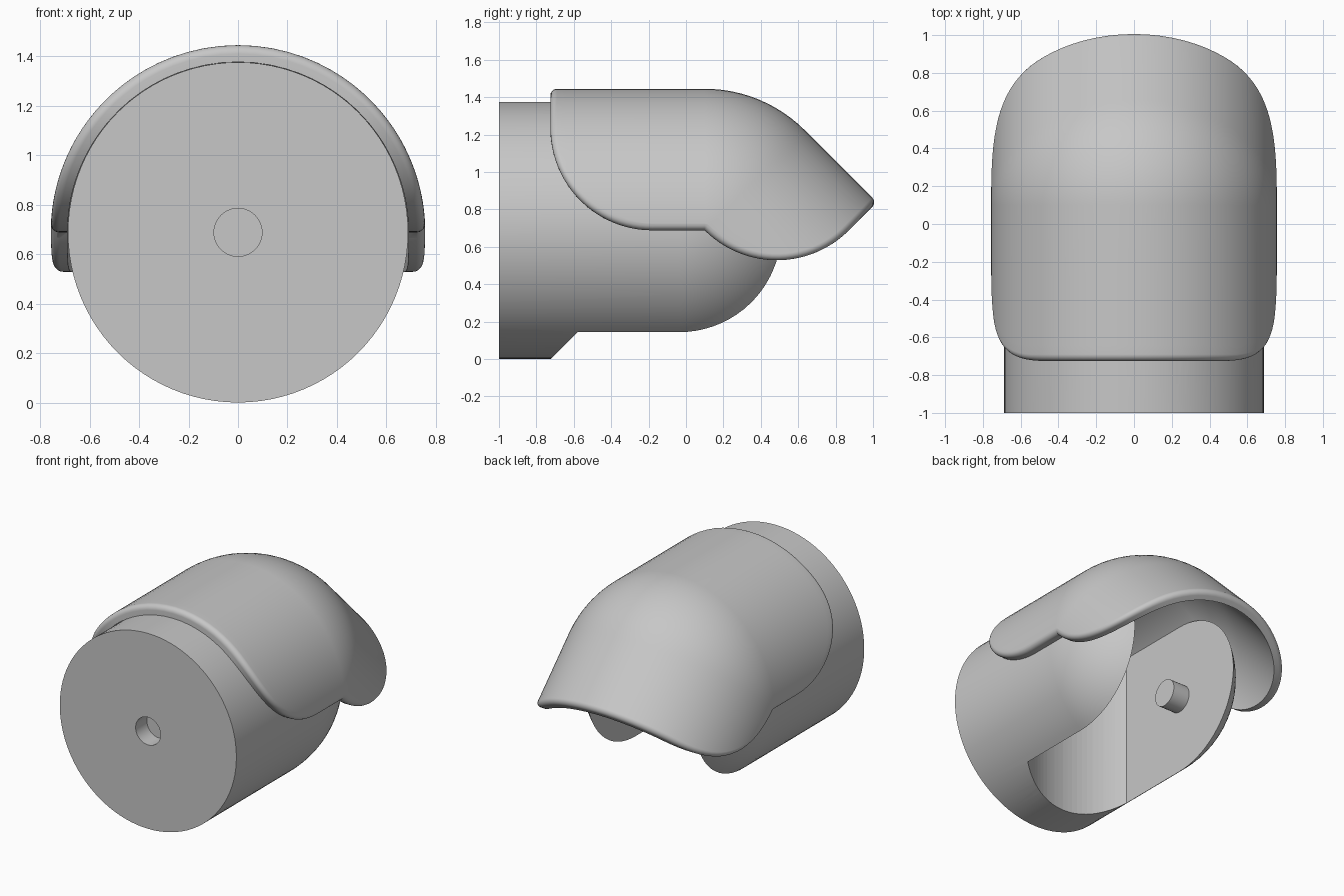
import bpy, bmesh
from math import sin, cos, pi, sqrt, asin, radians
from mathutils import Vector

if "Cube" in bpy.data.objects:
    bpy.data.objects.remove(bpy.data.objects["Cube"], do_unlink=True)

grey = bpy.data.materials.new("plain grey")
grey.use_nodes = True
COLOUR = (0.57, 0.57, 0.57, 1)
grey.diffuse_color = COLOUR
grey.node_tree.nodes["Principled BSDF"].inputs["Base Color"].default_value = COLOUR

AXIS_Z = 0.6875      # height of the tube axis
TUBE = 0.6875        # tube radius
PIVOT_Y = -0.035     # hinge centre
SLOT = 0.42          # half width of the fork slot


def finish(bm, name, smooth=True):
    bmesh.ops.remove_doubles(bm, verts=bm.verts, dist=1e-5)
    bmesh.ops.recalc_face_normals(bm, faces=bm.faces)
    mesh = bpy.data.meshes.new(name)
    bm.to_mesh(mesh)
    bm.free()
    obj = bpy.data.objects.new(name, mesh)
    bpy.context.collection.objects.link(obj)
    mesh.materials.append(grey)
    if smooth:
        shade(obj)
    return obj


def activate(obj):
    bpy.ops.object.select_all(action='DESELECT')
    obj.select_set(True)
    bpy.context.view_layer.objects.active = obj


def shade(obj):
    activate(obj)
    bpy.ops.object.shade_smooth_by_angle(angle=radians(35))


def lathe(name, profile, axis, centre, steps):
    """Spin (radius, distance) points round an axis through centre."""
    bm = bmesh.new()
    axis = Vector(axis)
    side = axis.orthogonal().normalized()
    verts = [bm.verts.new(Vector(centre) + side * r + axis * d) for r, d in profile]
    edges = [bm.edges.new(pair) for pair in zip(verts, verts[1:])]
    bmesh.ops.spin(bm, geom=verts + edges, cent=centre, axis=axis,
                   angle=2 * pi, steps=steps, use_merge=True)
    return finish(bm, name)


# Tube with a blind hole in its flat end and a domed far end
dome = [(TUBE * cos(a * pi / 48), PIVOT_Y + TUBE * sin(a * pi / 48)) for a in range(25)]
body = lathe("forked_tube",
             [(0, -0.875), (0.097, -0.875), (0.097, -1), (TUBE, -1)] + dome,
             (0, 1, 0), (0, 0, AXIS_Z), 96)

# Slot with a hollow round floor, cut through to leave two fork cheeks
bm = bmesh.new()
limit = asin(SLOT / TUBE)
angles = [limit * (i / 12 - 1) for i in range(25)]
outline = [(TUBE * sin(a), PIVOT_Y - TUBE * cos(a)) for a in angles]
outline += [(SLOT, 1), (-SLOT, 1)]
floor = bm.faces.new([bm.verts.new((x, y, -0.5)) for x, y in outline])
top = bmesh.ops.extrude_face_region(bm, geom=[floor])["geom"]
bmesh.ops.translate(bm, vec=(0, 0, 2.5),
                    verts=[g for g in top if isinstance(g, bmesh.types.BMVert)])
cutter = finish(bm, "slot_cutter", smooth=False)
cutter.hide_render = True
cut = body.modifiers.new("slot", 'BOOLEAN')
cut.operation = 'DIFFERENCE'
cut.solver = 'EXACT'
cut.object = cutter
activate(body)
bpy.ops.object.modifier_apply(modifier=cut.name)
bpy.data.objects.remove(cutter, do_unlink=True)
shade(body)

# Hinge pins on the inner faces of the cheeks
for side, word in ((1, "left"), (-1, "right")):
    lathe(word + "_hinge_pin", [(0, -0.13), (0.095, -0.13), (0.095, 0.02), (0, 0.02)],
          (side, 0, 0), (side * SLOT, PIVOT_Y, AXIS_Z), 32)

# Bent cover: a half shell that follows a 45 degree elbow
OUTER, INNER, FILLET = 0.757, 0.689, 0.035
ELBOW_Y, CORNER, STRAIGHT, BEND = 0.1, 0.545, 0.28, pi / 4
ROWS = 32
LEGS = (0, 0.06, 0.5, 1)


def reach(v, inset):
    """Length of a leg at height v, with its lower corner rounded off."""
    rad = CORNER - inset
    drop = max(CORNER - v, 0)
    return sqrt(max(rad * rad - drop * drop, 0))


def sheet(radius, inset):
    """Grid of points on the elbow, pulled in from its outline by inset."""
    start = asin(inset / radius)
    grid = []
    for i in range(2 * ROWS + 1):
        t = 1 - abs(i / ROWS - 1)
        theta = start + (pi / 2 - start) * t * t
        x, v = radius * cos(theta), radius * sin(theta)
        x = x if i <= ROWS else -x
        length = reach(v, inset)
        stations = [(-(STRAIGHT + length) * (1 - f), 0) for f in LEGS]
        stations += [(0, BEND * k / 12) for k in range(1, 12)]
        stations += [(length * f, BEND) for f in LEGS]
        grid.append([(x, ELBOW_Y + s * cos(b) + v * sin(b),
                      AXIS_Z + v * cos(b) - s * sin(b)) for s, b in stations])
    return grid


def border(grid):
    return (grid[0][:-1] + [row[-1] for row in grid[:-1]]
            + grid[-1][:0:-1] + [row[0] for row in grid[:0:-1]])


bm = bmesh.new()
layers = []
for k in range(6):
    a = k * pi / 10
    layers.append(sheet(OUTER - FILLET * (1 - cos(a)), FILLET * (1 - sin(a)) if k < 5 else 0))
layers.append(sheet(INNER, 0))
rims = []
for n, grid in enumerate(layers):
    if n in (0, len(layers) - 1):
        grid = [[bm.verts.new(p) for p in row] for row in grid]
        for a, b in zip(grid, grid[1:]):
            for j in range(len(a) - 1):
                bm.faces.new((a[j], a[j + 1], b[j + 1], b[j]))
        rims.append(border(grid))
    else:
        rims.append([bm.verts.new(p) for p in border(grid)])
for a, b in zip(rims, rims[1:]):
    for j in range(len(a)):
        bm.faces.new((a[j - 1], a[j], b[j], b[j - 1]))
cover = finish(bm, "bent_cover")
weights = cover.modifiers.new("even shading", 'WEIGHTED_NORMAL')
weights.keep_sharp = True
